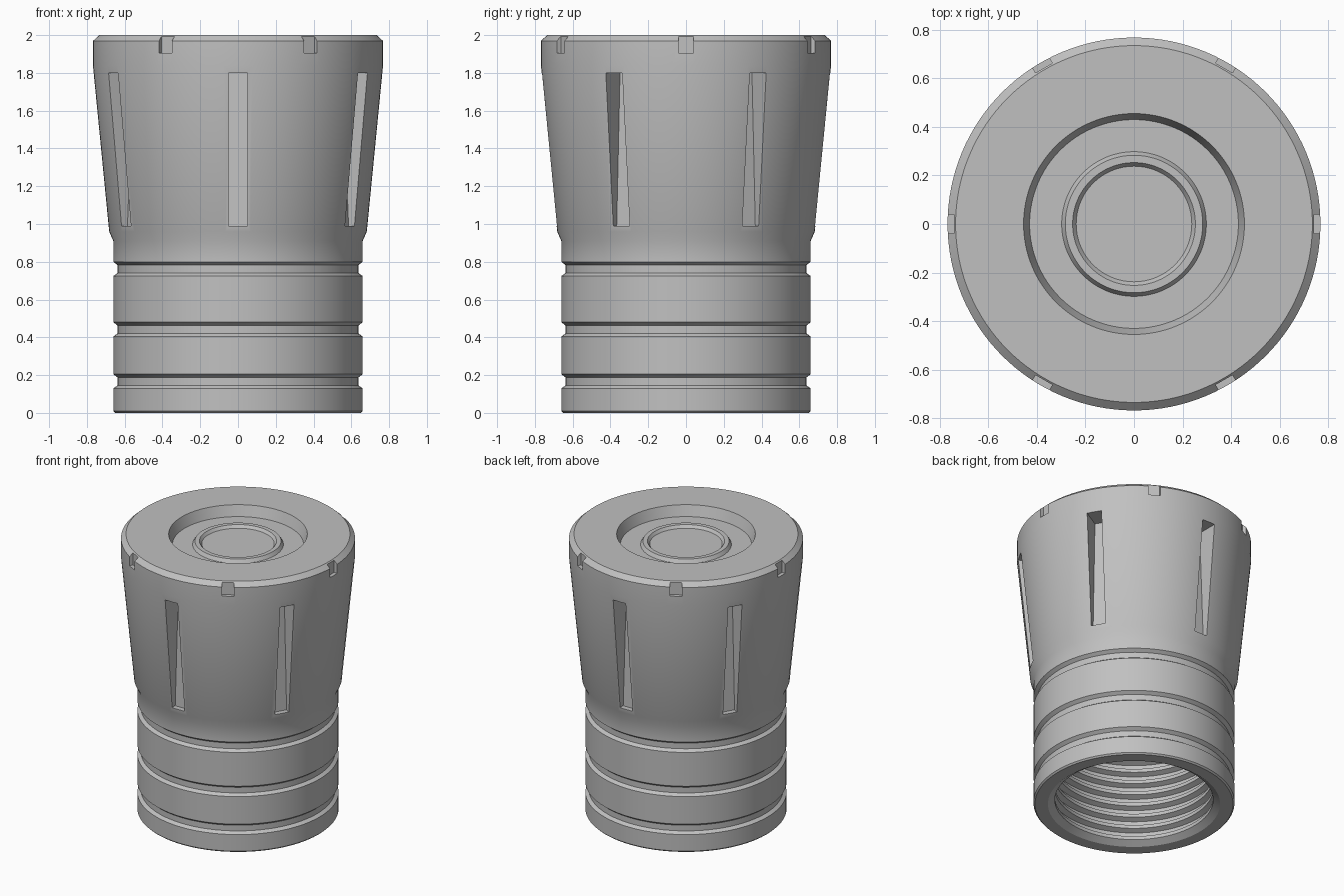
import bpy
import bmesh
from math import pi, radians
from mathutils import Matrix, Vector

cube = bpy.data.objects.get("Cube")
if cube:
    bpy.data.objects.remove(cube, do_unlink=True)

grey = bpy.data.materials.new("grey_metal")
grey.use_nodes = True
colour = (0.53, 0.53, 0.53, 1)
grey.diffuse_color = colour
grey.node_tree.nodes["Principled BSDF"].inputs["Base Color"].default_value = colour


def make_object(name, bm):
    bmesh.ops.recalc_face_normals(bm, faces=bm.faces)
    mesh = bpy.data.meshes.new(name)
    bm.to_mesh(mesh)
    bm.free()
    mesh.materials.append(grey)
    ob = bpy.data.objects.new(name, mesh)
    bpy.context.collection.objects.link(ob)
    return ob


def lathe(name, profile, steps=128):
    bm = bmesh.new()
    verts = [bm.verts.new((r, 0, z)) for r, z in profile]
    edges = [bm.edges.new(pair) for pair in zip(verts, verts[1:])]
    bmesh.ops.spin(bm, geom=verts + edges, cent=(0, 0, 0), axis=(0, 0, 1),
                   angle=2 * pi, steps=steps, use_duplicate=False)
    bmesh.ops.remove_doubles(bm, verts=bm.verts, dist=0.0005)
    return make_object(name, bm)


def add_block(bm, angle, width, z_low, z_high, r_low, r_high):
    """Radial cutting block whose inner face may lean."""
    turn = Matrix.Rotation(radians(angle), 3, 'Z')
    corners = [turn @ Vector((r, side * width / 2, z))
               for z, inner in ((z_low, r_low), (z_high, r_high))
               for r in (inner, 0.95) for side in (-1, 1)]
    bmesh.ops.convex_hull(bm, input=[bm.verts.new(c) for c in corners])
    bmesh.ops.dissolve_limit(bm, angle_limit=0.01, verts=bm.verts, edges=bm.edges)


# Top face: centre disc, raised ring, round recess and bevelled rim
profile = [(0, 1.93), (0.238, 1.93), (0.253, 1.95), (0.283, 1.95),
           (0.298, 1.925), (0.43, 1.925), (0.455, 2.0), (0.735, 2.0)]

# Flared head running down to the neck
profile += [(0.768, 1.97), (0.768, 1.84), (0.682, 0.96), (0.66, 0.91)]

# Three grooves around the neck
for low, high in ((0.725, 0.80), (0.405, 0.48), (0.13, 0.205)):
    profile += [(0.66, high), (0.637, high - 0.018),
                (0.637, low + 0.016), (0.66, low)]

# Bottom lip and threaded bore
profile += [(0.66, 0.01), (0.65, 0), (0.565, 0), (0.52, 0.03)]
pitch = 0.085
for i in range(10):
    z = 0.03 + i * pitch
    profile += [(0.52, z + 0.025), (0.555, z + 0.04),
                (0.555, z + 0.07), (0.52, z + pitch)]
profile += [(0.52, 0.95), (0, 0.95)]

body = lathe("threaded_cap_body", profile)

# Six tall slots and six small rim notches, alternating
bm = bmesh.new()
for i in range(6):
    add_block(bm, 30 + 60 * i, 0.10, 0.99, 1.80, 0.647, 0.612)
    add_block(bm, 60 * i, 0.08, 1.905, 2.05, 0.742, 0.742)
cutter = make_object("slot_cutters", bm)
cutter.hide_render = True

cut = body.modifiers.new("slots", 'BOOLEAN')
cut.operation = 'DIFFERENCE'
cut.solver = 'EXACT'
cut.object = cutter

bpy.ops.object.select_all(action='DESELECT')
body.select_set(True)
bpy.context.view_layer.objects.active = body
bpy.ops.object.modifier_apply(modifier=cut.name)
bpy.data.objects.remove(cutter, do_unlink=True)
bpy.ops.object.shade_smooth_by_angle(angle=radians(28))
